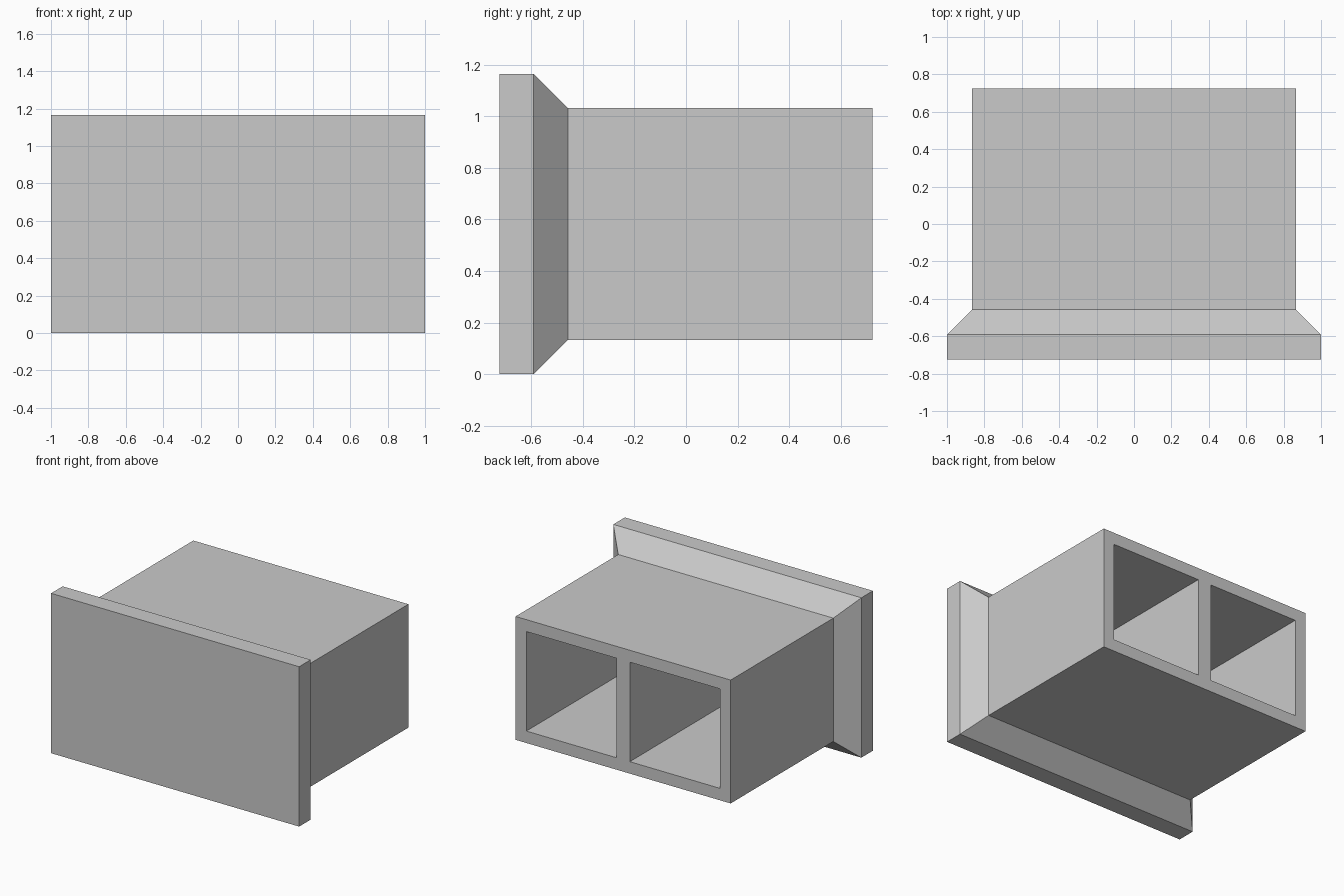
import bpy
import bmesh

default_cube = bpy.data.objects.get("Cube")
if default_cube:
    bpy.data.objects.remove(default_cube, do_unlink=True)

# Main dimensions
HEIGHT = 1.165
MID_Z = HEIGHT / 2
INSET = 0.133      # flange overhang around the body
WALL = 0.087       # outer wall thickness
DIVIDER = 0.108    # thickness of the wall between the two cavities
FRONT, BACK = -0.724, 0.724
PLATE_BACK = FRONT + INSET

grey = bpy.data.materials.new("plain grey")
grey.use_nodes = True
colour = (0.59, 0.59, 0.59, 1)
grey.diffuse_color = colour
grey.node_tree.nodes["Principled BSDF"].inputs["Base Color"].default_value = colour


def loft(name, sections):
    """Closed solid through rectangular sections (y, centre x, half width, half height)."""
    bm = bmesh.new()
    rings = [[bm.verts.new((cx + sx * w, y, MID_Z + sz * h))
              for sx, sz in ((-1, -1), (1, -1), (1, 1), (-1, 1))]
             for y, cx, w, h in sections]
    for a, b in zip(rings, rings[1:]):
        for i in range(4):
            j = (i + 1) % 4
            bm.faces.new((a[i], a[j], b[j], b[i]))
    bm.faces.new(rings[0])
    bm.faces.new(rings[-1])
    bmesh.ops.recalc_face_normals(bm, faces=bm.faces)
    mesh = bpy.data.meshes.new(name)
    bm.to_mesh(mesh)
    bm.free()
    mesh.materials.append(grey)
    obj = bpy.data.objects.new(name, mesh)
    bpy.context.collection.objects.link(obj)
    return obj


# Front plate, bevelled collar and box body in one solid
body_w, body_h = 1 - INSET, MID_Z - INSET
box = loft("flanged_box", [
    (FRONT, 0, 1, MID_Z),
    (PLATE_BACK, 0, 1, MID_Z),
    (PLATE_BACK + INSET, 0, body_w, body_h),
    (BACK, 0, body_w, body_h),
])

# Two cavities open at the back, either side of the divider
inner, outer = DIVIDER / 2, body_w - WALL
cav_x, cav_w, cav_h = (inner + outer) / 2, (outer - inner) / 2, body_h - WALL
bpy.context.view_layer.objects.active = box
for side, label in ((1, "left"), (-1, "right")):
    cutter = loft(label + "_cavity_cutter", [
        (PLATE_BACK, side * cav_x, cav_w, cav_h),
        (BACK + 0.1, side * cav_x, cav_w, cav_h),
    ])
    cutter.hide_render = True
    cut = box.modifiers.new(label + "_cavity", "BOOLEAN")
    cut.operation = "DIFFERENCE"
    cut.solver = "EXACT"
    cut.object = cutter
    bpy.ops.object.modifier_apply(modifier=cut.name)
    bpy.data.objects.remove(cutter, do_unlink=True)
